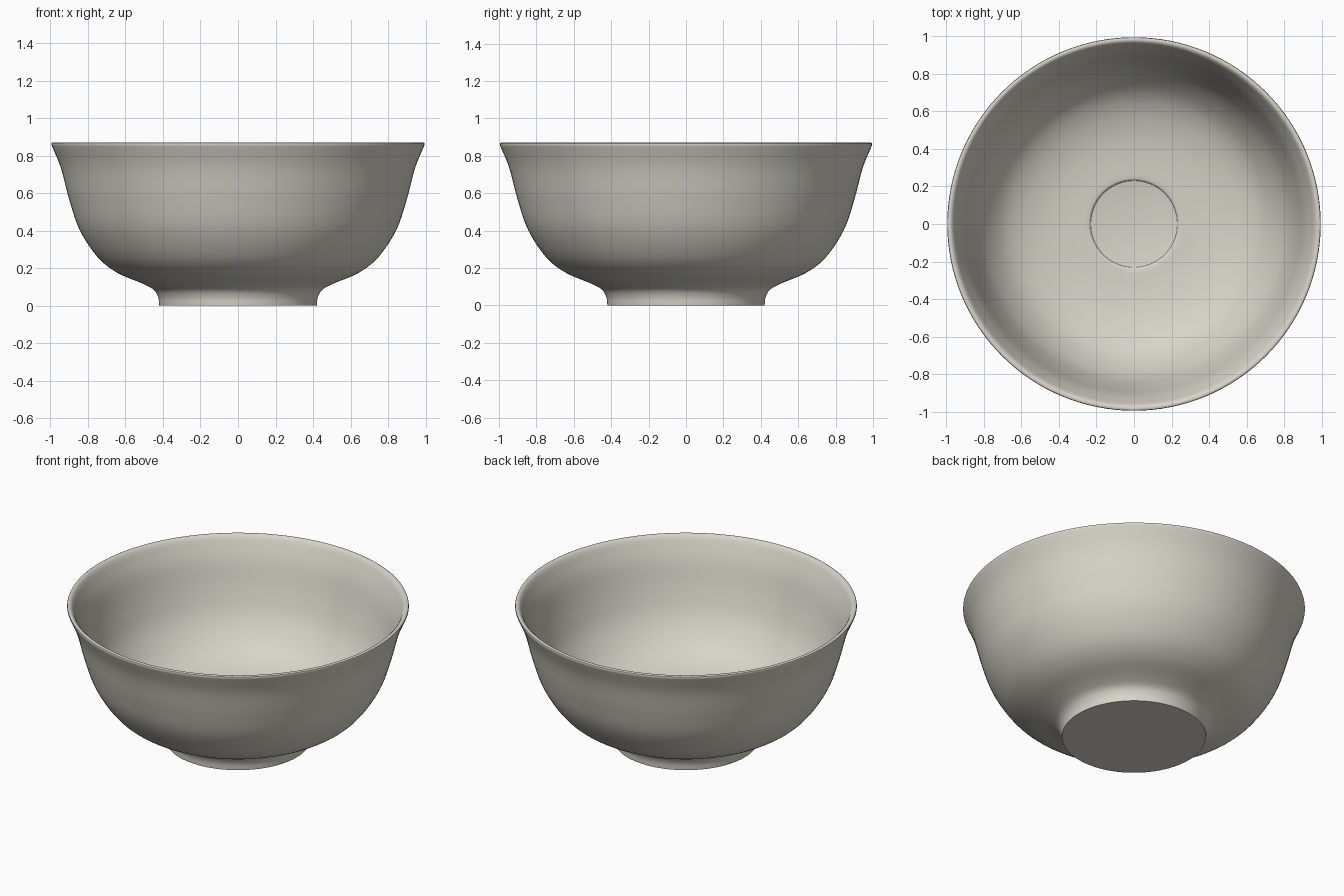
import bpy, bmesh, math
from mathutils import Vector

if "Cube" in bpy.data.objects:
    bpy.data.objects.remove(bpy.data.objects["Cube"])

SIDES = 128


def smooth_path(pts, steps=5):
    """Catmull-Rom curve through (radius, height) points."""
    p = [Vector(a) for a in pts]
    p = [2 * p[0] - p[1]] + p + [2 * p[-1] - p[-2]]
    out = []
    for i in range(1, len(p) - 2):
        a, b, c, d = p[i - 1:i + 3]
        for s in range(steps):
            t = s / steps
            out.append(0.5 * (2 * b + (c - a) * t + (2 * a - 5 * b + 4 * c - d) * t * t
                              + (3 * b - a - 3 * c + d) * t ** 3))
    return out + [p[-2]]


# Outer foot and wall, rising to the flared rim
outer = smooth_path([(0.42, 0.0), (0.426, 0.045), (0.45, 0.085), (0.51, 0.118),
                     (0.645, 0.176), (0.75, 0.26), (0.845, 0.405), (0.90, 0.565),
                     (0.945, 0.735), (0.992, 0.85)])
# Rounded lip
lip = [Vector(a) for a in [(0.996, 0.86), (0.994, 0.867), (0.987, 0.871), (0.975, 0.869), (0.966, 0.86)]]
# Inner wall and floor
inner = smooth_path([(0.957, 0.845), (0.912, 0.735), (0.866, 0.565), (0.81, 0.415),
                     (0.72, 0.29), (0.62, 0.218), (0.49, 0.172), (0.36, 0.152), (0.243, 0.145)])
# Shallow round recess in the floor
recess = [Vector(a) for a in [(0.237, 0.143), (0.231, 0.134), (0.224, 0.132)]]
profile = outer + lip + inner + recess

# Revolve the profile, closing the foot and the floor with caps
bm = bmesh.new()
rings = []
for r, z in profile:
    rings.append([bm.verts.new((r * math.cos(2 * math.pi * k / SIDES),
                                r * math.sin(2 * math.pi * k / SIDES), z)) for k in range(SIDES)])
for a, b in zip(rings, rings[1:]):
    for k in range(SIDES):
        n = (k + 1) % SIDES
        bm.faces.new((a[k], a[n], b[n], b[k]))
bm.faces.new(rings[0][::-1])
bm.faces.new(rings[-1])
bmesh.ops.recalc_face_normals(bm, faces=bm.faces[:])

mesh = bpy.data.meshes.new("bowl")
bm.to_mesh(mesh)
bm.free()
bowl = bpy.data.objects.new("bowl", mesh)
bpy.context.collection.objects.link(bowl)

glaze = bpy.data.materials.new("warm grey ceramic")
glaze.diffuse_color = (0.68, 0.66, 0.58, 1)
glaze.use_nodes = True
glaze.node_tree.nodes["Principled BSDF"].inputs["Base Color"].default_value = glaze.diffuse_color
mesh.materials.append(glaze)

bpy.context.view_layer.objects.active = bowl
bowl.select_set(True)
bpy.ops.object.shade_smooth_by_angle(angle=math.radians(40))
